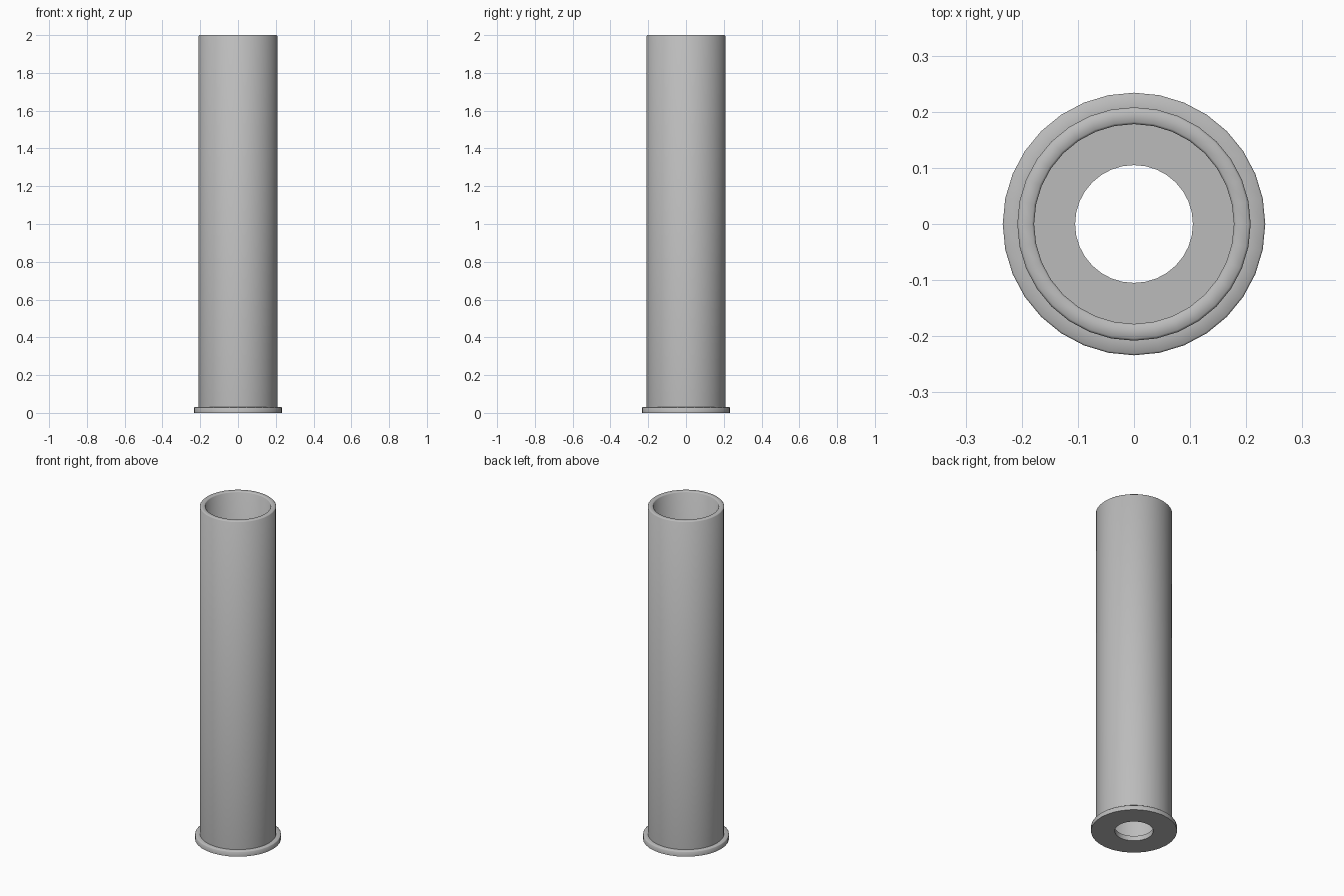
import bpy
import math

SEGMENTS = 32

cube = bpy.data.objects.get("Cube")
if cube:
    bpy.data.objects.remove(cube, do_unlink=True)

grey = bpy.data.materials.new("matte_grey")
grey.use_nodes = True
colour = (0.5, 0.5, 0.5, 1)
grey.diffuse_color = colour
grey.node_tree.nodes["Principled BSDF"].inputs["Base Color"].default_value = colour


def lathe(name, profile):
    """Spin a closed (radius, height) profile around the z axis."""
    verts, faces = [], []
    count = len(profile)
    for s in range(SEGMENTS):
        a = 2 * math.pi * s / SEGMENTS
        verts += [(r * math.cos(a), r * math.sin(a), z) for r, z in profile]
        n = (s + 1) % SEGMENTS
        for i in range(count):
            j = (i + 1) % count
            faces.append((s * count + i, n * count + i,
                          n * count + j, s * count + j))
    mesh = bpy.data.meshes.new(name)
    mesh.from_pydata(verts, [], faces)
    mesh.materials.append(grey)
    obj = bpy.data.objects.new(name, mesh)
    bpy.context.collection.objects.link(obj)
    bpy.ops.object.select_all(action="DESELECT")
    obj.select_set(True)
    bpy.context.view_layer.objects.active = obj
    bpy.ops.object.shade_smooth_by_angle(angle=math.radians(50))
    return obj


# Hollow tube with flanged base and a round hole through its floor
lathe("flanged_tube", [
    (0.105, 0), (0.234, 0),                       # underside
    (0.234, 0.027), (0.231, 0.03), (0.208, 0.03),  # flange
    (0.208, 1.996), (0.204, 2),                   # outer wall
    (0.182, 2), (0.178, 1.996),                   # rim
    (0.178, 0.03), (0.105, 0.03),                 # bore and floor
])
